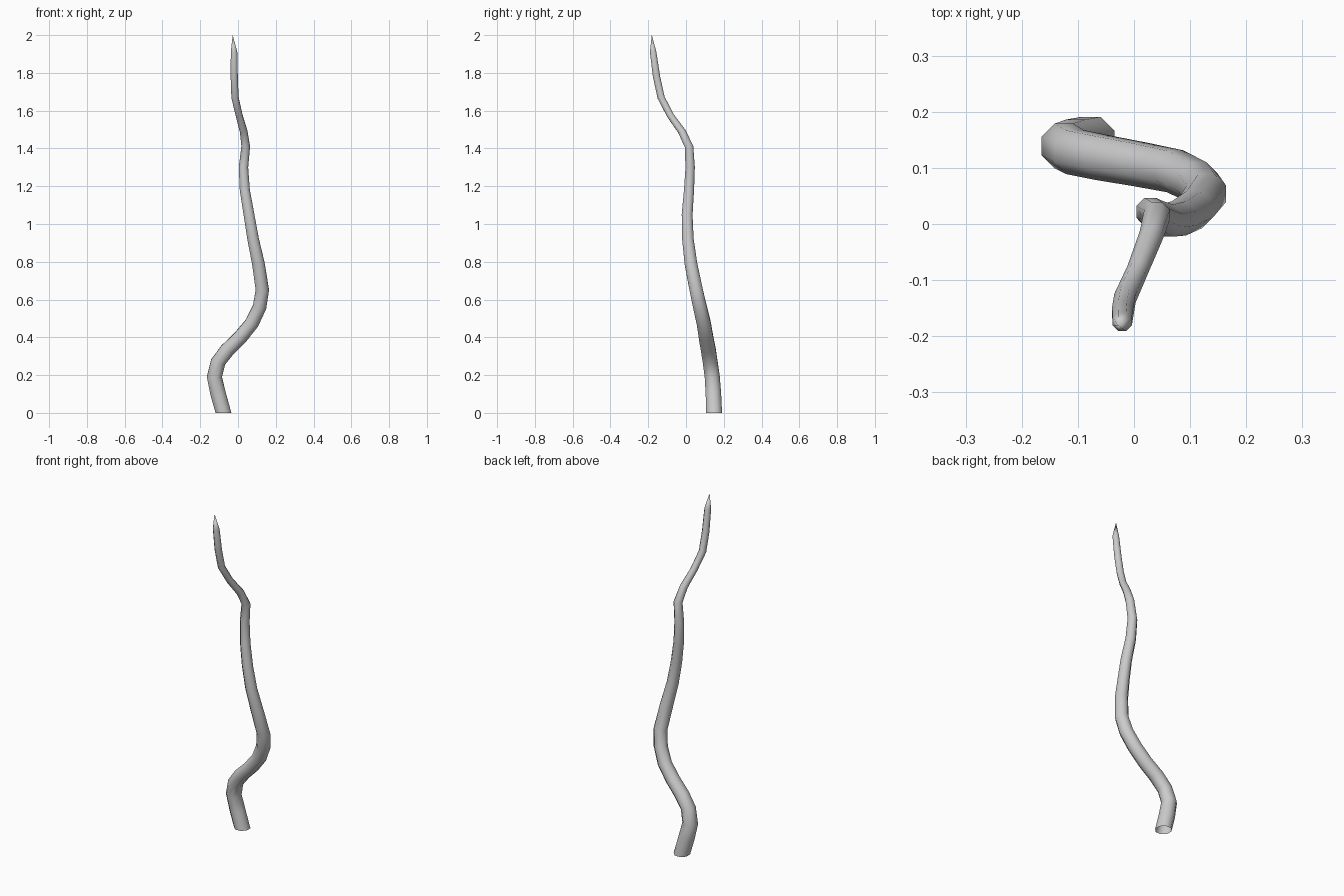
import bpy, bmesh, math
from mathutils import Vector

# Centreline of the strand: x, y, z, radius
path = [
    (-0.077, 0.149, 0.006, 0.044), (-0.105, 0.145, 0.10, 0.043),
    (-0.125, 0.139, 0.19, 0.042), (-0.105, 0.128, 0.27, 0.041),
    (-0.055, 0.118, 0.335, 0.041), (0.012, 0.106, 0.40, 0.040),
    (0.073, 0.094, 0.475, 0.039), (0.114, 0.074, 0.56, 0.038),
    (0.129, 0.054, 0.65, 0.037), (0.108, 0.026, 0.79, 0.035),
    (0.080, 0.010, 0.92, 0.032), (0.058, 0.006, 1.05, 0.030),
    (0.036, 0.016, 1.18, 0.028), (0.029, 0.022, 1.30, 0.026),
    (0.041, 0.016, 1.41, 0.024), (0.030, -0.022, 1.49, 0.021),
    (0.006, -0.083, 1.575, 0.019), (-0.016, -0.132, 1.67, 0.020),
    (-0.020, -0.156, 1.78, 0.020), (-0.021, -0.174, 1.91, 0.018),
]
TIP = Vector((-0.028, -0.181, 2.0))
SIDES = 8
UP = Vector((0, 0, 1))

bm = bmesh.new()
pts = [Vector(p[:3]) for p in path] + [TIP]
rings = []
for i, p in enumerate(path):
    # Rings follow the strand direction, leaning back towards level
    tangent = (pts[i + 1] - pts[max(i - 1, 0)]).normalized()
    normal = UP if i == 0 else tangent + UP * 0.35
    turn = UP.rotation_difference(normal.normalized())
    ring = []
    for k in range(SIDES):
        a = math.tau * (k + 0.5) / SIDES
        ring.append(bm.verts.new(pts[i] + turn @ Vector((math.cos(a), math.sin(a), 0)) * p[3] * 1.03))
    rings.append(ring)
for v in rings[0]:
    v.co.z = 0

# Skin between rings, pointed tip, open base
for low, high in zip(rings, rings[1:]):
    for k in range(SIDES):
        n = (k + 1) % SIDES
        bm.faces.new((low[k], low[n], high[n], high[k]))
tip = bm.verts.new(TIP)
for k in range(SIDES):
    bm.faces.new((rings[-1][k], rings[-1][(k + 1) % SIDES], tip))
for f in bm.faces:
    f.smooth = True

mesh = bpy.data.meshes.new("wavy_strand")
bm.to_mesh(mesh)
bm.free()
strand = bpy.data.objects.new("wavy_strand", mesh)
bpy.context.collection.objects.link(strand)
